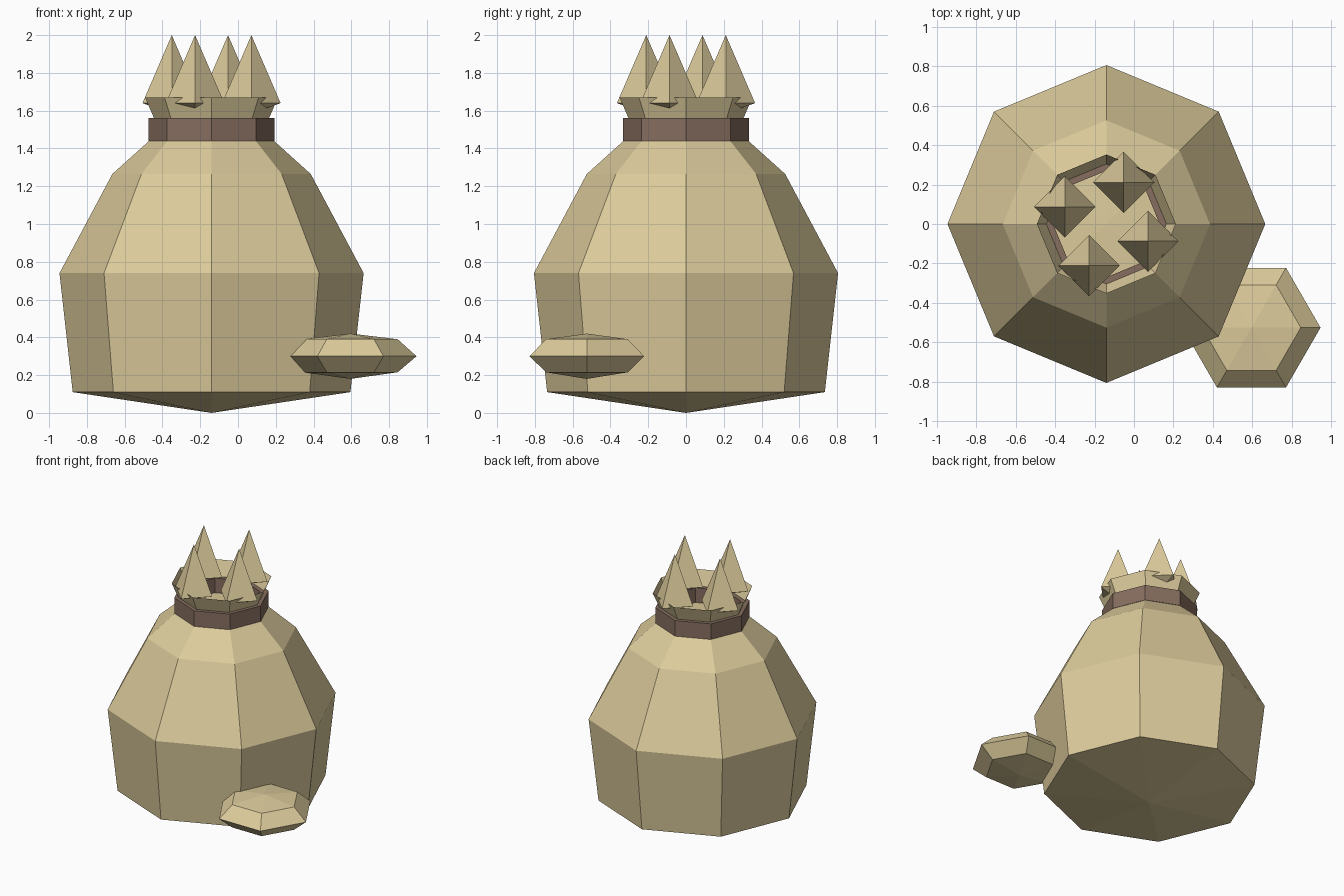
import bpy, math

if "Cube" in bpy.data.objects:
    bpy.data.objects.remove(bpy.data.objects["Cube"])

CX = -0.14  # sack axis


def material(name, rgb):
    m = bpy.data.materials.new(name)
    m.diffuse_color = (*rgb, 1)
    m.use_nodes = True
    m.node_tree.nodes["Principled BSDF"].inputs["Base Color"].default_value = m.diffuse_color
    return m


cloth = material("cloth", (0.72, 0.60, 0.33))
cord = material("cord", (0.24, 0.155, 0.115))


def lathe(name, profile, sides, loc, mat, closed=False):
    """Spin (radius, z) points about z; radius 0 becomes a single pole."""
    verts, rings, faces = [], [], []
    for r, z in profile:
        n = 1 if r == 0 else sides
        rings.append([len(verts) + i for i in range(n)])
        for i in range(n):
            a = 2 * math.pi * i / sides
            verts.append((r * math.cos(a), r * math.sin(a), z))
    pairs = list(zip(rings, rings[1:])) + ([(rings[-1], rings[0])] if closed else [])
    for lo, hi in pairs:
        for i in range(sides):
            j = (i + 1) % sides
            quad = [lo[i % len(lo)], lo[j % len(lo)], hi[j % len(hi)], hi[i % len(hi)]]
            faces.append(list(dict.fromkeys(quad)))
    me = bpy.data.meshes.new(name)
    me.from_pydata(verts, [], faces)
    me.materials.append(mat)
    ob = bpy.data.objects.new(name, me)
    ob.location = loc
    bpy.context.collection.objects.link(ob)
    return ob


# Sack body, pointed underneath and closed inside the neck
lathe("sack_body", [(0, 0), (0.735, 0.11), (0.805, 0.74), (0.525, 1.265),
                    (0.325, 1.445), (0, 1.46)], 8, (CX, 0, 0), cloth)

# Tie around the neck
lathe("neck_tie", [(0.333, 1.44), (0.333, 1.56), (0.27, 1.56), (0.27, 1.44)],
      8, (CX, 0, 0), cord, closed=True)

# Flared open mouth
lathe("sack_mouth", [(0.30, 1.55), (0.352, 1.67)], 8, (CX, 0, 0), cloth)

# Gathered cloth points
for k in range(4):
    a = math.radians(67.5 + 90 * k)
    lathe(f"cloth_point_{k + 1}", [(0, 1.585), (0.155, 1.64), (0, 2.0)], 4,
          (CX + 0.228 * math.cos(a), 0.228 * math.sin(a), 0), cloth)

# Small pebble-shaped pouch beside the sack
lathe("side_pouch", [(0, 0.18), (0.25, 0.215), (0.35, 0.30), (0.25, 0.39), (0, 0.42)],
      6, (0.595, -0.525, 0), cloth)
